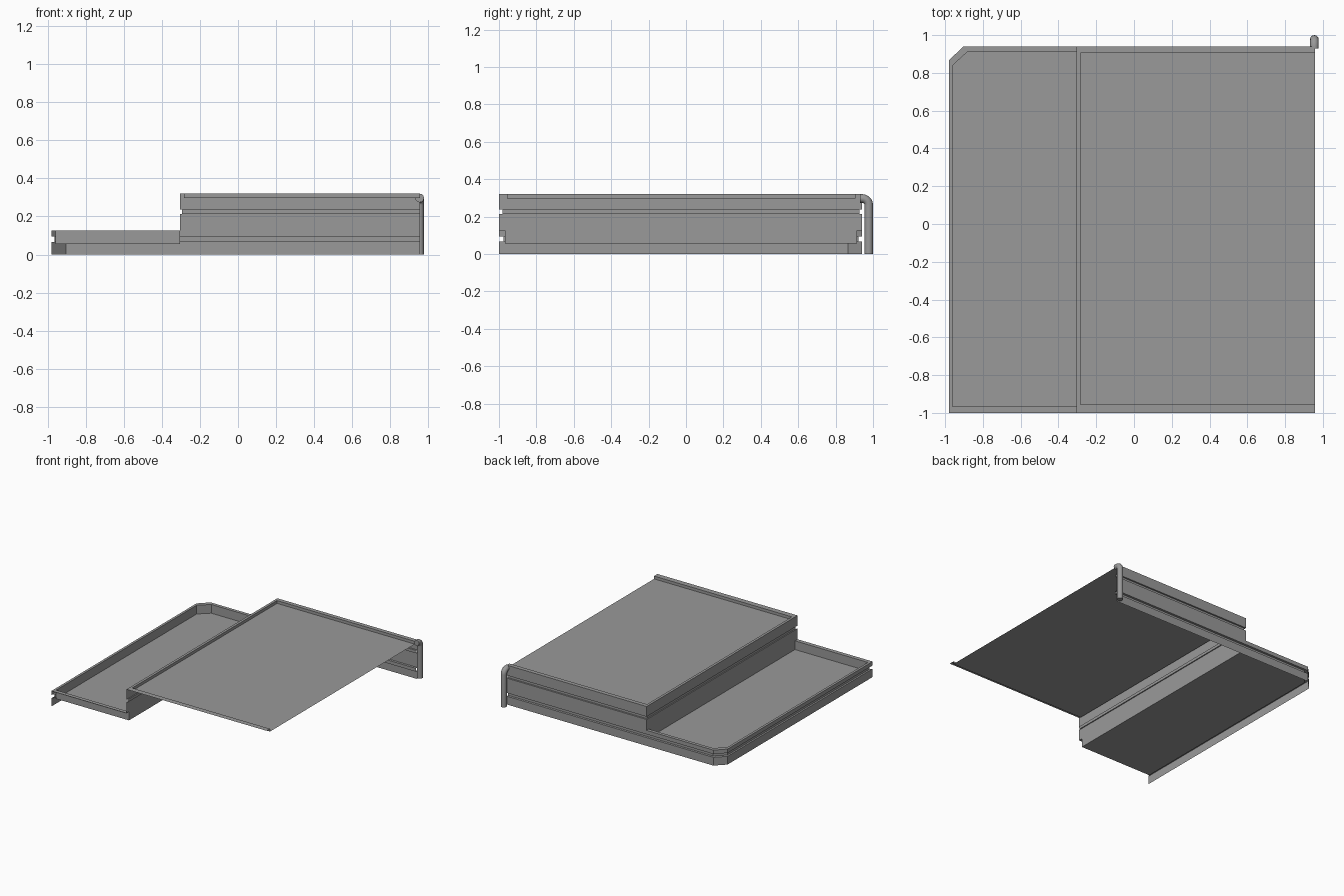
import bpy
import bmesh
import math

cube = bpy.data.objects.get("Cube")
if cube:
    bpy.data.objects.remove(cube, do_unlink=True)

GREY = (0.32, 0.32, 0.32, 1.0)
grey = bpy.data.materials.new("plain grey")
grey.use_nodes = True
grey.diffuse_color = GREY
grey.node_tree.nodes["Principled BSDF"].inputs["Base Color"].default_value = GREY


def add_object(name, mesh):
    mesh.materials.clear()
    mesh.materials.append(grey)
    obj = bpy.data.objects.new(name, mesh)
    bpy.context.collection.objects.link(obj)
    return obj


def finish(name, bm):
    mesh = bpy.data.meshes.new(name)
    bm.to_mesh(mesh)
    bm.free()
    return add_object(name, mesh)


def moulding(name, outer, inner, profile):
    """Sweep (depth, height) points; depth runs from the outer path to the inner."""
    bm = bmesh.new()
    rows = []
    for depth, z in profile:
        rows.append([bm.verts.new((a + (c - a) * depth, b + (d - b) * depth, z))
                     for (a, b), (c, d) in zip(outer, inner)])
    for low, high in zip(rows, rows[1:]):
        for i in range(len(outer) - 1):
            bm.faces.new((low[i], low[i + 1], high[i + 1], high[i]))
    return finish(name, bm)


def deck(name, points, z):
    bm = bmesh.new()
    face = bm.faces.new([bm.verts.new((x, y, z)) for x, y in points])
    face.normal_update()
    if face.normal.z < 0:
        face.normal_flip()
    return finish(name, bm)


# Plan lines shared by the parts
RIGHT, STEP, LEFT = 0.957, -0.304, -0.98
BACK, FRONT = 0.94, -1.0
LOW_DECK, LOW_TOP, HIGH_DECK, HIGH_TOP = 0.055, 0.126, 0.297, 0.32

low_outer = [(STEP, BACK), (-0.905, BACK), (LEFT, 0.865), (LEFT, FRONT), (STEP, FRONT)]
low_inner = [(STEP, 0.913), (-0.88, 0.913), (-0.96, 0.84), (-0.96, -0.967), (STEP, -0.967)]
high_outer = [(RIGHT, BACK), (STEP, BACK), (STEP, FRONT), (RIGHT, FRONT)]
high_inner = [(RIGHT, 0.906), (-0.283, 0.906), (-0.283, -0.956), (RIGHT, -0.956)]

# Lower outer wall with its groove, along the back and left, open elsewhere
moulding("lower_wall", [(RIGHT, BACK)] + low_outer[:-1], [(RIGHT, 0.913)] + low_inner[:-1],
         [(0, 0), (0, 0.067), (0.7, 0.067), (0.7, 0.094), (0, 0.094), (0, LOW_TOP)])

# Lower parapet top and inner face, and the deck inside it
moulding("lower_parapet", low_outer, low_inner, [(0, LOW_TOP), (1, LOW_TOP), (1, LOW_DECK)])
deck("lower_deck", low_inner, LOW_DECK)

# Upper wall along the back and the step, with its groove
moulding("upper_wall", high_outer[:-1], high_inner[:-1],
         [(0, LOW_TOP), (0, 0.214), (0.4, 0.214), (0.4, 0.237), (0, 0.237), (0, HIGH_TOP)])
step_line = [low_inner[0], low_inner[-1]]
moulding("step_wall_foot", step_line, step_line, [(0, LOW_DECK), (0, LOW_TOP)])

# Upper parapet and deck
moulding("upper_parapet", high_outer, high_inner, [(0, HIGH_TOP), (1, HIGH_TOP), (1, HIGH_DECK)])
deck("upper_deck", high_inner, HIGH_DECK)

# Drainpipe with a bend out of the back wall
BEND = 0.035
path = [(0.955, 0.93, 0.297)]
for i in range(6):
    a = math.radians(18 * i)
    path.append((0.955, 0.942 + BEND * math.sin(a), 0.297 - BEND * (1 - math.cos(a))))
path.append((0.955, 0.977, 0.0))
curve = bpy.data.curves.new("drainpipe_path", "CURVE")
curve.dimensions = "3D"
curve.bevel_depth = 0.023
curve.bevel_resolution = 4
curve.use_fill_caps = True
spline = curve.splines.new("POLY")
spline.points.add(len(path) - 1)
for point, co in zip(spline.points, path):
    point.co = (*co, 1)
helper = bpy.data.objects.new("drainpipe_path", curve)
bpy.context.collection.objects.link(helper)
mesh = bpy.data.meshes.new_from_object(helper.evaluated_get(bpy.context.evaluated_depsgraph_get()))
bpy.data.objects.remove(helper, do_unlink=True)
pipe = add_object("drainpipe", mesh)
bpy.ops.object.select_all(action="DESELECT")
pipe.select_set(True)
bpy.context.view_layer.objects.active = pipe
bpy.ops.object.shade_smooth_by_angle(angle=math.radians(40))
